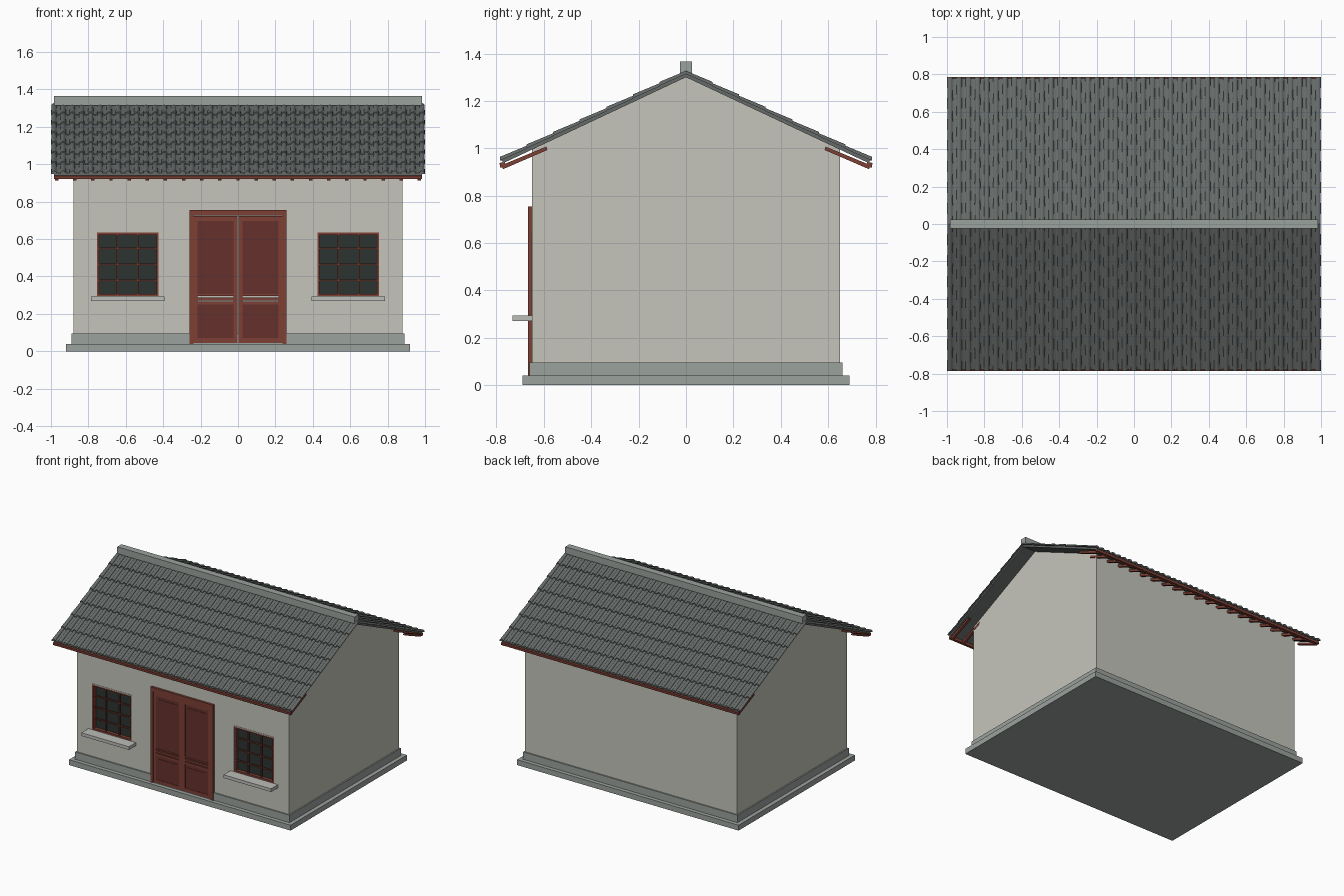
import bpy, bmesh, math

if "Cube" in bpy.data.objects:
    bpy.data.objects.remove(bpy.data.objects["Cube"])


def mat(name, r, g, b):
    m = bpy.data.materials.new(name)
    m.diffuse_color = (r, g, b, 1)
    m.use_nodes = True
    m.node_tree.nodes["Principled BSDF"].inputs["Base Color"].default_value = m.diffuse_color
    return m


WALL = mat("plaster", 0.56, 0.56, 0.50)
STONE = mat("stone", 0.33, 0.36, 0.34)
SILL = mat("pale_stone", 0.50, 0.51, 0.48)
TILE = mat("roof_tile", 0.13, 0.145, 0.14)
WOOD = mat("red_wood", 0.21, 0.05, 0.035)
PANEL = mat("dark_red_wood", 0.13, 0.03, 0.025)
GLASS = mat("dark_glass", 0.025, 0.033, 0.03)


def finish(bm, name, material):
    bmesh.ops.recalc_face_normals(bm, faces=bm.faces[:])
    me = bpy.data.meshes.new(name)
    bm.to_mesh(me)
    bm.free()
    ob = bpy.data.objects.new(name, me)
    bpy.context.collection.objects.link(ob)
    if material:
        me.materials.append(material)
    return ob


def loft(bm, ring_a, ring_b):
    """Closed solid between two matching outlines."""
    a = [bm.verts.new(p) for p in ring_a]
    b = [bm.verts.new(p) for p in ring_b]
    n = len(a)
    bm.faces.new(a)
    bm.faces.new(b[::-1])
    for i in range(n):
        bm.faces.new((a[i], a[(i + 1) % n], b[(i + 1) % n], b[i]))


def prism(bm, yz, x0, x1):
    loft(bm, [(x0, y, z) for y, z in yz], [(x1, y, z) for y, z in yz])


def boxes(name, material, *spans):
    """One object of boxes, each given as x0, x1, y0, y1, z0, z1."""
    bm = bmesh.new()
    for x0, x1, y0, y1, z0, z1 in spans:
        prism(bm, [(y0, z0), (y1, z0), (y1, z1), (y0, z1)], x0, x1)
    return finish(bm, name, material)


# Stepped stone base
boxes("base_step", STONE, (-0.92, 0.92, -0.69, 0.69, 0, 0.04))
boxes("plinth", STONE, (-0.89, 0.89, -0.66, 0.66, 0.04, 0.095))

# Gabled walls with two window recesses
SLOPE, APEX = 0.47, 1.30


def roof_z(y):
    return APEX - SLOPE * y


bm = bmesh.new()
eave = roof_z(0.65)
prism(bm, [(-0.65, 0.09), (0.65, 0.09), (0.65, eave), (0, APEX), (-0.65, eave)], -0.88, 0.88)
walls = finish(bm, "walls", WALL)
cutter = boxes("window_cutter", None,
               *[(c - 0.165, c + 0.165, -0.75, -0.61, 0.295, 0.635) for c in (-0.59, 0.59)])
cutter.hide_render = True
cut = walls.modifiers.new("window_openings", "BOOLEAN")
cut.object = cutter
cut.solver = "EXACT"
walls.data = bpy.data.meshes.new_from_object(
    walls.evaluated_get(bpy.context.evaluated_depsgraph_get()))
walls.modifiers.clear()
bpy.data.objects.remove(cutter)

# Windows: glass, red lattice, thin surround and sill
for side, c in (("left", -0.59), ("right", 0.59)):
    l, r, b, t = c - 0.165, c + 0.165, 0.295, 0.635
    boxes(side + "_glass", GLASS, (l, r, -0.622, -0.61, b, t))
    w = 0.012
    bars = [(l, l + w, -0.65, -0.625, b, t), (r - w, r, -0.65, -0.625, b, t),
            (l, r, -0.65, -0.625, b, b + w), (l, r, -0.65, -0.625, t - w, t)]
    for i in (1, 2):
        x = l + (r - l) * i / 3
        bars.append((x - 0.004, x + 0.004, -0.647, -0.635, b, t))
    for i in (1, 2, 3):
        z = b + (t - b) * i / 4
        bars.append((l, r, -0.645, -0.635, z - 0.004, z + 0.004))
    boxes(side + "_window_lattice", WOOD, *bars)
    boxes(side + "_window_surround", WALL,
          (l - 0.005, l, -0.653, -0.62, b, t + 0.006), (r, r + 0.005, -0.653, -0.62, b, t + 0.006),
          (l, r, -0.653, -0.62, t, t + 0.006))
    boxes(side + "_sill", SILL, (c - 0.197, c + 0.197, -0.732, -0.64, 0.27, 0.294))

# Double door: frame, leaves and raised panels
boxes("door_frame", WOOD, (-0.26, -0.238, -0.667, -0.64, 0.04, 0.755),
      (0.238, 0.26, -0.667, -0.64, 0.04, 0.755), (-0.238, 0.238, -0.667, -0.64, 0.725, 0.755))
for side, s in (("left", -1), ("right", 1)):
    def span(a, b, *rest):
        return (min(s * a, s * b), max(s * a, s * b)) + rest
    boxes(side + "_door_leaf", WOOD,
          span(0.002, 0.025, -0.664, -0.64, 0.045, 0.724),
          span(0.217, 0.237, -0.664, -0.64, 0.045, 0.724),
          *[span(0.025, 0.217, -0.664, -0.64, z0, z1)
            for z0, z1 in ((0.045, 0.07), (0.25, 0.265), (0.272, 0.287), (0.295, 0.305), (0.697, 0.724))])
    bm = bmesh.new()
    for z0, z1 in ((0.07, 0.25), (0.305, 0.697)):
        for d, y in ((0, -0.661), (0.022, -0.6635)):
            x0, x1 = s * (0.025 + d), s * (0.217 - d)
            prism(bm, [(y, z0 + d), (-0.645, z0 + d), (-0.645, z1 - d), (y, z1 - d)], x0, x1)
    finish(bm, side + "_door_panels", PANEL)

# Roof slopes: deck, pan tiles, cover tiles, eave rafters and fascia
COLS, ROWS, R = 41, 7, 0.016
PITCH = (2 - 2 * R) / (COLS - 1)
EAVE = 0.785


def rib(x, y, base, r):
    return [(x + r * math.cos(a), y, base + r * math.sin(a))
            for a in (math.pi * k / 6 for k in range(7))]


def pan(x, y, base):
    h = PITCH / 2
    top = [(x + h * u, y, base + 0.004 + 0.009 * u * u) for u in (1, 0.5, 0, -0.5, -1)]
    return top + [(x - h, y, base - 0.002), (x + h, y, base - 0.002)]


for side, s in (("front", -1), ("back", 1)):
    bm = bmesh.new()
    prism(bm, [(0, APEX), (s * 0.775, roof_z(0.775)),
               (s * 0.775, roof_z(0.775) + 0.012), (0, APEX + 0.012)], -0.985, 0.985)
    finish(bm, side + "_roof_deck", TILE)

    pans, covers = bmesh.new(), bmesh.new()
    for row in range(ROWS):
        y0, y1 = EAVE * row / ROWS, EAVE * (row + 1) / ROWS
        for i in range(COLS):
            x = -1 + R + i * PITCH
            loft(covers, rib(x, s * y0, roof_z(y0) + 0.014, R - 0.003),
                 rib(x, s * y1, roof_z(y1) + 0.017, R))
            if i < COLS - 1:
                p1 = min(y1, 0.778)
                loft(pans, pan(x + PITCH / 2, s * y0, roof_z(y0) + 0.010),
                     pan(x + PITCH / 2, s * p1, roof_z(p1) + 0.014))
    finish(pans, side + "_pan_tiles", TILE)
    finish(covers, side + "_cover_tiles", TILE)

    bm = bmesh.new()
    for i in range(21):
        x = -0.97 + 1.94 * i / 20
        prism(bm, [(s * 0.59, 1.007), (s * 0.78, 0.928), (s * 0.772, 0.912), (s * 0.585, 0.993)],
              x - 0.009, x + 0.009)
    finish(bm, side + "_rafters", WOOD)
    bm = bmesh.new()
    prism(bm, [(s * 0.765, 0.92), (s * 0.785, 0.92), (s * 0.787, 0.938), (s * 0.765, 0.943)],
          -0.985, 0.985)
    finish(bm, side + "_fascia", WOOD)

# Ridge beam
boxes("ridge", STONE, (-0.985, 0.985, -0.025, 0.025, 1.315, 1.366))
